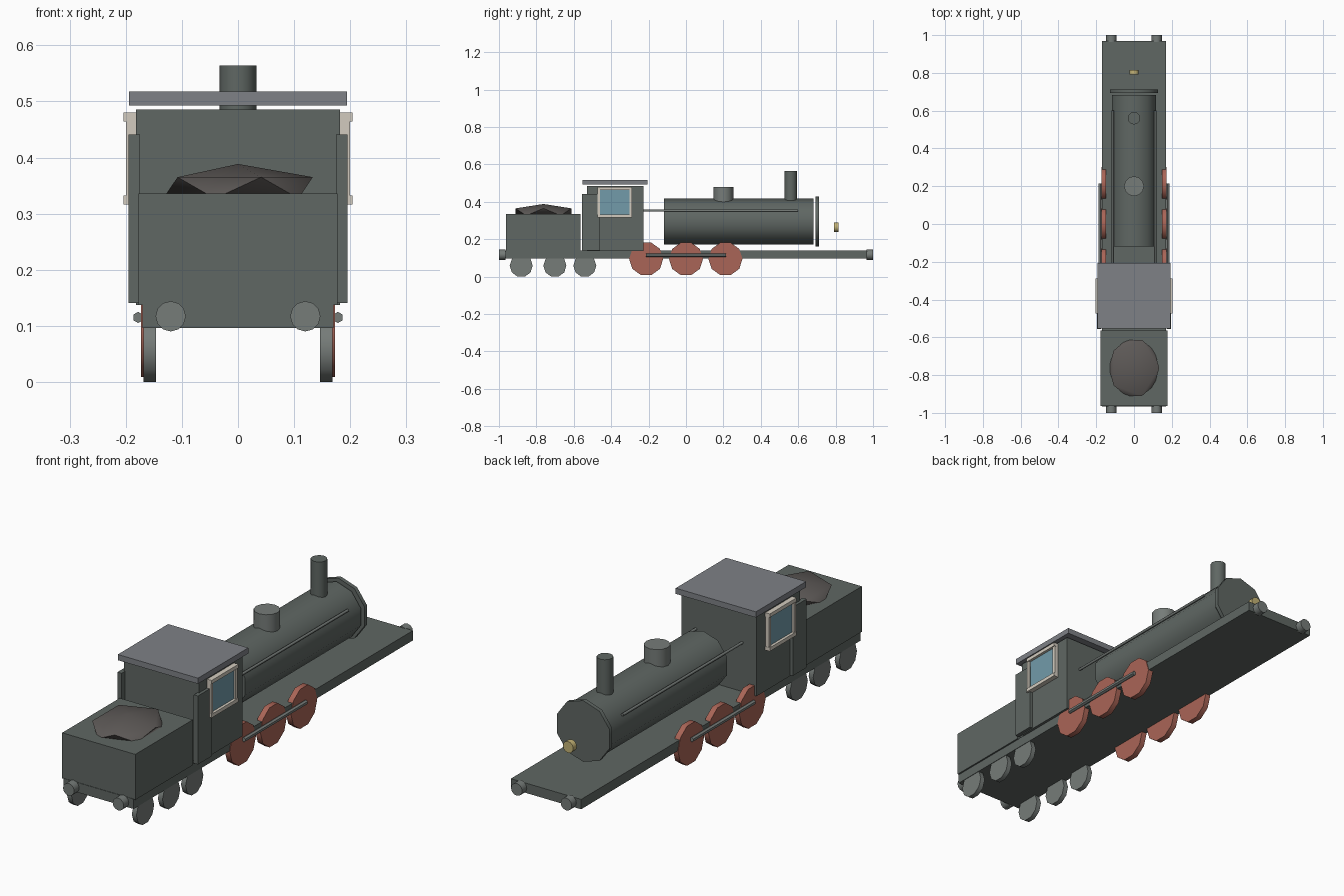
import bpy
from math import pi, radians

if "Cube" in bpy.data.objects:
    bpy.data.objects.remove(bpy.data.objects["Cube"])


def material(name, rgb):
    m = bpy.data.materials.new(name)
    m.diffuse_color = (*rgb, 1)
    m.use_nodes = True
    m.node_tree.nodes["Principled BSDF"].inputs["Base Color"].default_value = m.diffuse_color
    return m


BODY = material("dark_green", (0.115, 0.135, 0.125))
ROOF = material("slate", (0.21, 0.22, 0.24))
RED = material("wheel_red", (0.40, 0.13, 0.095))
STEEL = material("steel", (0.18, 0.20, 0.19))
COAL = material("coal", (0.11, 0.10, 0.095))
CREAM = material("cream", (0.65, 0.60, 0.52))
GLASS = material("glass", (0.17, 0.33, 0.40))
BRASS = material("brass", (0.55, 0.45, 0.18))


def finish(name, mat, smooth=False):
    o = bpy.context.object
    o.name = name
    o.data.materials.append(mat)
    if smooth:
        bpy.ops.object.transform_apply(location=False, rotation=False, scale=True)
        bpy.ops.object.shade_smooth_by_angle(angle=radians(46))
    return o


def box(name, x, y, z, mat):
    """Box from (min, max) ranges."""
    r = (x, y, z)
    bpy.ops.mesh.primitive_cube_add(size=1, location=[(a + b) / 2 for a, b in r])
    bpy.context.object.scale = [b - a for a, b in r]
    bpy.ops.object.transform_apply(location=False, rotation=False, scale=True)
    return finish(name, mat)


ROT = {"x": (0, pi / 2, 0), "y": (pi / 2, 0, 0), "z": (0, 0, 0)}


def cyl(name, loc, radius, length, axis, mat, sides=10):
    bpy.ops.mesh.primitive_cylinder_add(vertices=sides, radius=radius, depth=length,
                                        location=loc, rotation=ROT[axis])
    return finish(name, mat, True)


# running board, tender, cab and roof
box("running_board", (-0.17, 0.17), (-0.965, 0.968), (0.096, 0.139), BODY)
box("tender", (-0.177, 0.177), (-0.963, -0.565), (0.137, 0.336), BODY)
box("cab", (-0.182, 0.182), (-0.53, -0.228), (0.137, 0.486), BODY)
box("cab_roof", (-0.194, 0.194), (-0.554, -0.206), (0.493, 0.518), ROOF)

# coal heap
bpy.ops.mesh.primitive_ico_sphere_add(subdivisions=1, radius=1, location=(0, -0.762, 0.346))
bpy.context.object.scale = (0.149, 0.175, 0.0425)
finish("coal_heap", COAL, True)

# boiler with front plate, chimney, dome and lamp
cyl("boiler", (0, 0.282, 0.294), 0.123, 0.8, "y", BODY)
cyl("boiler_front", (0, 0.702, 0.294), 0.134, 0.018, "y", BODY)
cyl("chimney", (0, 0.56, 0.482), 0.033, 0.164, "z", BODY, 12)
cyl("steam_dome", (0, 0.2, 0.44), 0.053, 0.08, "z", STEEL, 12)
cyl("headlamp", (0, 0.803, 0.264), 0.025, 0.025, "y", BRASS, 12)

for s, side in ((-1, "left"), (1, "right")):
    def sx(a, b):
        return tuple(sorted((s * a, s * b)))

    # cab entrance panel
    box(f"cab_panel_{side}", sx(0.175, 0.195), (-0.556, -0.46), (0.141, 0.441), BODY)
    # window pane and frame
    box(f"window_glass_{side}", sx(0.18, 0.192), (-0.462, -0.302), (0.33, 0.466), GLASS)
    for part, z in (("sill", (0.316, 0.332)), ("lintel", (0.464, 0.48))):
        box(f"window_{part}_{side}", sx(0.18, 0.204), (-0.474, -0.288), z, CREAM)
    for part, y in (("rear", (-0.474, -0.46)), ("front", (-0.303, -0.289))):
        box(f"window_{part}_post_{side}", sx(0.18, 0.2), y, (0.33, 0.466), CREAM)

    # driving wheels, coupling rod and tender wheels
    for i, y in enumerate((-0.213, 0, 0.211)):
        cyl(f"driving_wheel_{side}_{i + 1}", (s * 0.16, y, 0.095), 0.091, 0.025, "x", RED)
    cyl(f"coupling_rod_{side}", (s * 0.178, 0, 0.115), 0.01, 0.43, "y", STEEL, 6)
    for i, y in enumerate((-0.881, -0.701, -0.541)):
        cyl(f"tender_wheel_{side}_{i + 1}", (s * 0.157, y, 0.0585), 0.0615, 0.022, "x", STEEL)

    # handrail along the boiler
    cyl(f"handrail_{side}", (s * 0.112, 0.185, 0.353), 0.006, 0.83, "y", STEEL, 8)

    # buffers at both ends
    for e, end in ((-1, "front"), (1, "back")):
        cyl(f"buffer_{end}_{side}", (s * 0.12, e * 0.982, 0.117), 0.027, 0.036, "y", STEEL, 12)
